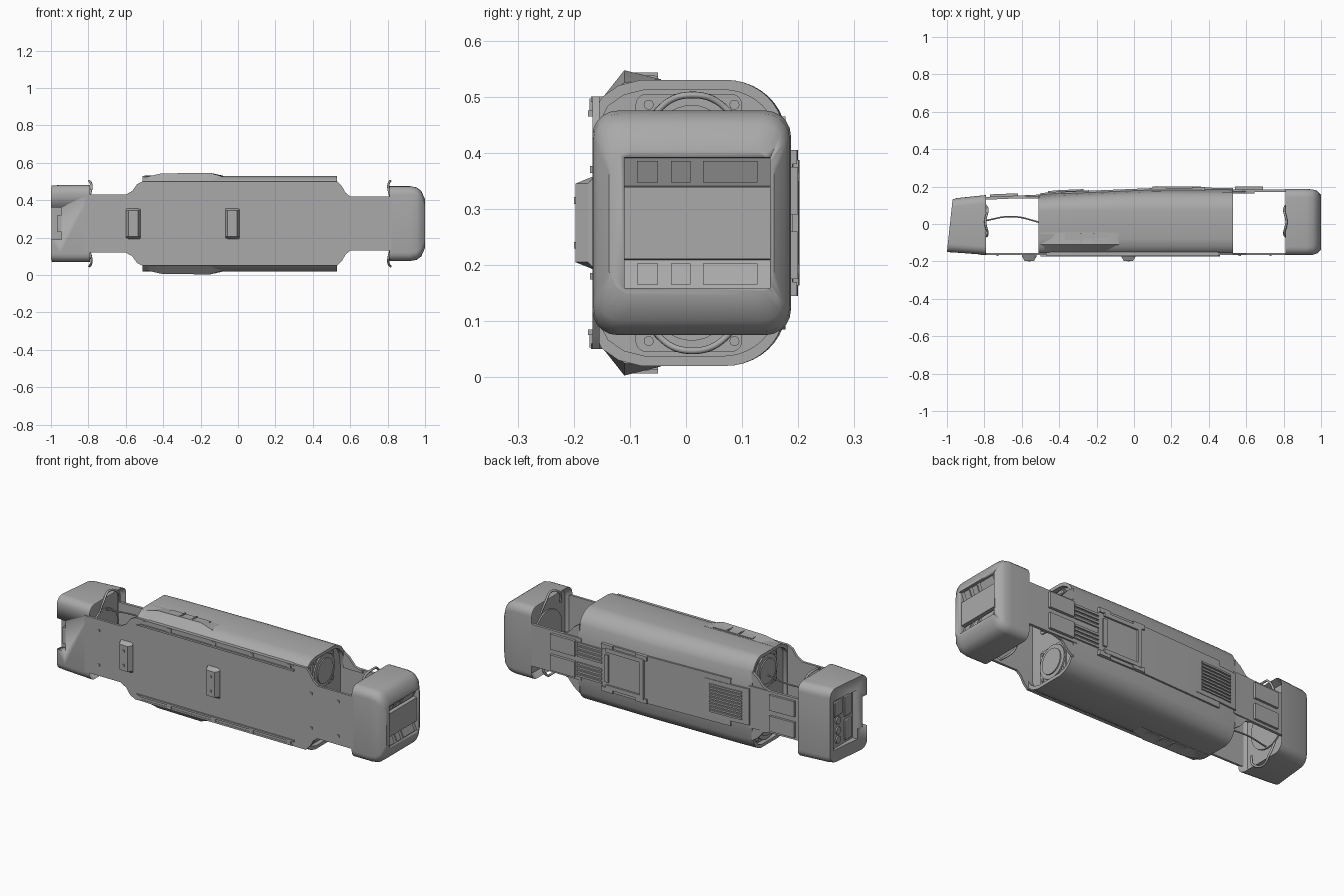
import bpy, bmesh, math
from mathutils import Vector

if "Cube" in bpy.data.objects:
    bpy.data.objects.remove(bpy.data.objects["Cube"])

ZC = 0.275  # height of the horizontal symmetry plane; part heights below are measured from it
grey = bpy.data.materials.new("hull grey")
grey.diffuse_color = (0.4, 0.4, 0.4, 1)
grey.use_nodes = True
grey.node_tree.nodes["Principled BSDF"].inputs["Base Color"].default_value = grey.diffuse_color


def finish(name, bm, bevel=0, angle=30):
    bmesh.ops.recalc_face_normals(bm, faces=bm.faces)
    me = bpy.data.meshes.new(name)
    bm.to_mesh(me)
    bm.free()
    ob = bpy.data.objects.new(name, me)
    bpy.context.collection.objects.link(ob)
    me.materials.append(grey)
    bpy.ops.object.select_all(action='DESELECT')
    ob.select_set(True)
    bpy.context.view_layer.objects.active = ob
    if bevel:
        m = ob.modifiers.new("bevel", 'BEVEL')
        m.width, m.segments = bevel, 2
    bpy.ops.object.shade_smooth_by_angle(angle=math.radians(angle))
    return ob


def loft(name, rings, bevel=0):
    """Closed skin through rings of (x, y, z) points."""
    bm = bmesh.new()
    vs = [[bm.verts.new((x, y, z + ZC)) for x, y, z in r] for r in rings]
    n = len(vs[0])
    for a, b in zip(vs, vs[1:]):
        for i in range(n):
            bm.faces.new((a[i], a[(i + 1) % n], b[(i + 1) % n], b[i]))
    bm.faces.new(vs[0])
    bm.faces.new(vs[-1])
    return finish(name, bm, bevel)


def box(name, x0, x1, y0, y1, z0, z1, bevel=0):
    return loft(name, [[(x, y0, z0), (x, y1, z0), (x, y1, z1), (x, y0, z1)] for x in (x0, x1)], bevel)


def prism(name, outline, y0, y1, bevel=0):
    return loft(name, [[(x, y, z) for x, z in outline] for y in (y0, y1)], bevel)


def cut(ob, cutter):
    cutter.hide_render = True
    bpy.context.view_layer.objects.active = ob
    m = ob.modifiers.new("cut", 'BOOLEAN')
    m.object, m.operation, m.solver = cutter, 'DIFFERENCE', 'EXACT'
    bpy.ops.object.modifier_apply(modifier=m.name)
    bpy.data.objects.remove(cutter)


def disc(name, x, y, z, r, depth, sides=32):
    ring = [(r * math.cos(i * math.tau / sides), r * math.sin(i * math.tau / sides)) for i in range(sides)]
    return loft(name, [[(xx, y + a, z + b) for a, b in ring] for xx in (x, x + depth)])


def tube(name, pts, r):
    cu = bpy.data.curves.new(name, 'CURVE')
    cu.dimensions, cu.bevel_depth, cu.bevel_resolution = '3D', r, 2
    cu.resolution_u = 8
    sp = cu.splines.new('BEZIER')
    sp.bezier_points.add(len(pts) - 1)
    for bp, (x, y, z) in zip(sp.bezier_points, pts):
        bp.co = (x, y, z + ZC)
        bp.handle_left_type = bp.handle_right_type = 'AUTO'
    cu.materials.append(grey)
    ob = bpy.data.objects.new(name, cu)
    bpy.context.collection.objects.link(ob)


def back(x):
    """Depth of the rear surface along the length."""
    k = [(-1, .13), (-.8, .145), (-.51, .157), (-.4, .167), (.1, .188), (.53, .185), (1, .185)]
    for (a, p), (b, q) in zip(k, k[1:]):
        if x <= b:
            return p + (q - p) * (x - a) / (b - a)
    return k[-1][1]


def back_plate(name, x0, x1, z0, z1, h, t=.015):
    xs = [x0] + [k for k in (-.51, -.4, .1) if x0 < k < x1] + [x1]
    loft(name, [[(x, back(x) + h - t, z0), (x, back(x) + h, z0), (x, back(x) + h, z1),
                 (x, back(x) + h - t, z1)] for x in xs])


def round_rect(y0, y1, z0, z1, r, seg=5):
    pts = []
    for cy, cz, a0 in ((y1 - r, z1 - r, 0), (y0 + r, z1 - r, 90), (y0 + r, z0 + r, 180), (y1 - r, z0 + r, 270)):
        for i in range(seg + 1):
            a = math.radians(a0 + 90 * i / seg)
            pts.append((cy + r * math.cos(a), cz + r * math.sin(a)))
    return pts


# Main barrel: flat front, rounded back, pocketed ends
def barrel_ring(x, inset=1.0):
    yb = back(x)
    half = [(-.165, .195), (-.15, .224), (-.12, .245), (-.08, .255)]
    for i in range(9):
        a = math.radians(90 - 72 * i / 8)
        half.append((.07 + (yb - .08) * math.cos(a), .155 + .1 * math.sin(a)))
    half += [(yb - .004, .12), (yb, .08)]
    pts = half + [(y, -z) for y, z in reversed(half)]
    return [(x, .01 + (y - .01) * inset, z * inset) for y, z in pts]


loft("main_barrel", [barrel_ring(-.485, .93), barrel_ring(-.51, .93)] +
     [barrel_ring(x) for x in (-.51, -.4, -.15, .1, .53)] +
     [barrel_ring(.53, .93), barrel_ring(.505, .93)])

# Front spine plate with flared shoulders next to the barrel
half = [(-.82, .155), (-.6, .155), (-.565, .175), (-.54, .21), (-.51, .225),
        (.53, .225), (.555, .2), (.575, .165), (.6, .145), (.82, .145)]
prism("front_spine", half + [(x, -z) for x, z in reversed(half)], -.167, -.154)

# Rear spine walls bridging the gaps, with shoulders
back_plate("rear_spine_left", -.82, -.49, -.115, .115, 0)
back_plate("rear_spine_right", .51, .84, -.115, .115, 0)
for s in (-1, 1):
    for x, d in ((-.505, -1), (.525, 1)):
        y = back(x)
        prism("rear_shoulder", [(x, s * .1), (x, s * .19), (x + d * .035, s * .165), (x + d * .07, s * .125),
                                (x + d * .12, s * .11), (x + d * .12, s * .1)], y - .022, y - .008)

# Right end cap with rounded nose
cap = loft("right_cap", [[(x, y, z) for y, z in round_rect(-.167 + iy, .187 - iy, -.2 + iz, .2 - iz, .045)]
                         for x, iy, iz in ((.84, .02, .02), (.81, 0, 0), (.92, 0, 0), (.955, .002, .006),
                                           (.98, .01, .025), (1, .03, .07))])
cut(cap, prism("window_cutter", [(1.05, .118), (.985, .116), (.965, .066), (.985, .064), (.985, -.064),
                                 (.965, -.066), (.985, -.116), (1.05, -.118)], -.11, .15))
for s in (-1, 1):
    for y0, y1 in ((-.087, -.05), (-.027, .008), (.03, .127)):
        prism("window_tile", [(.968, s * .072), (.973, s * .072), (.989, s * .110), (.98, s * .110)], y0, y1)
    prism("nose_slot", [(.975, s * .154), (.989, s * .154), (.984, s * .166), (.97, s * .166)], -.04, .075)

# Left end cap with slanted end face
cap = loft("left_cap", [
    [(-.83, y, z) for y, z in round_rect(-.145, .135, -.19, .19, .04)],
    [(-.79, y, z) for y, z in round_rect(-.165, .155, -.206, .206, .045)],
    [(-.95, y, z) for y, z in round_rect(-.153, .138, -.206, .206, .045)],
    [(-1 + .03 * (y + .15) / .28, y, z) for y, z in round_rect(-.15, .13, -.204, .204, .045)]])
cut(cap, box("notch_cutter", -1.1, -.945, -.3, -.115, -.085, .085))
cut(cap, box("panel_cutter", -1.1, -.962, -.075, .105, -.135, .135))
box("notch_plate", -.965, -.945, -.15, -.115, -.045, .045)
for y0, y1, z0, z1 in ((-.06, 0, -.12, -.01), (-.06, 0, .01, .12), (.02, .09, .04, .12)):
    box("end_panel_tile", -.97, -.955, y0, y1, z0, z1, .003)
for z in (-.095, -.045, .01):
    disc("end_panel_socket", -.97, .055, z, .02, .015, 16)

# Collars, loops and braces in the open gaps; round ports on the barrel ends
for s in (-1, 1):
    for x, d in ((-.51, -1), (.53, 1)):
        px = x - d * .025
        loft("port_plate", [[(xx, y, z) for y, z in round_rect(-.09, .1, s * .14 - .09, s * .14 + .09, .02)]
                            for xx in (px, px + d * .008)])
        disc("port_ring", px, .01, s * .142, .09, d * .016)
        disc("port_cap", px, .01, s * .142, .068, d * .022)
        for a in (45, 135, 225, 315):
            disc("port_bolt", px, .01 + .108 * math.cos(math.radians(a)),
                 s * .14 + .1 * math.sin(math.radians(a)), .009, d * .014, 10)
    for x, d in ((-.795, 1), (.815, -1)):
        tube("gap_loop", [(x, -.07, s * .14), (x + d * .012, -.05, s * .2), (x, .01, s * .228),
                          (x + d * .012, .075, s * .2), (x, .1, s * .14)], .006)
    tube("brace_left", [(-.81, .015, s * .12), (-.65, .04, s * .12), (-.49, .005, s * .12)], .004)
for x, d in ((-.83, 1), (.84, -1)):
    disc("cap_port", x, .01, 0, .12, d * .008)

# Front grips
for x in (-.56, -.03):
    loft("front_grip", [[(xx, -.16, -.085), (xx, -.16, .085), (xx, y, .07), (xx, y, -.07)]
                        for xx, y in ((x - .038, -.175), (x - .025, -.197), (x + .025, -.197), (x + .038, -.175))])
    for z in (-.04, .04):
        bpy.context.view_layer.update()
        box("grip_stud", x - .006, x + .006, -.2, -.19, z - .006, z + .006)

# Long rails and side fairings, mirrored top and bottom
for s in (-1, 1):
    prism("front_rail", [(-.5, s * .19), (-.47, s * .2), (.46, s * .2), (.46, s * .19)], -.175, -.15)
    prism("upper_rail", [(-.47, s * .215), (-.44, s * .225), (.45, s * .225), (.46, s * .215)], -.169, -.14)
    for x in (-.3, -.03, .2, .43):
        box("rail_clip", x - .012, x + .012, -.172, -.15, min(s * .195, s * .222), max(s * .195, s * .222))
    loft("side_fairing", [[(x, -.155, s * .215), (x, -.11, s * z), (x, -.045, s * .256), (x, -.045, s * .24)]
                          for x, z in ((-.5, .248), (-.41, .268), (-.15, .272), (-.08, .25))])
    loft("fairing_tray", [[(x, -.1, s * .25), (x, -.1, s * .264), (x, -.05, s * .262), (x, -.05, s * .25)]
                          for x in (-.37, -.13)])
    for x in (-.29, -.22):
        box("tray_divider", x, x + .008, -.1, -.05, min(s * .25, s * .268), max(s * .25, s * .268))
    for x in (-.73, .565, .73):
        box("spine_bolt", x - .006, x + .006, -.171, -.16, s * .095 - .006, s * .095 + .006)

# Rear raised panel, vent, clamp frame and access plates
back_plate("rear_panel", -.39, .38, -.13, .13, .004, .03)
back_plate("vent_base", -.5, -.24, -.1, .1, .007)
for i in range(9):
    z = -.072 + i * .018
    back_plate("vent_slat", -.46, -.27, z - .005, z + .005, .014, .01)
for s in (-1, 1):
    lo, hi = sorted((s * .015, s * .1))
    back_plate("left_access_plate", -.77, -.62, lo, hi, .012)
    back_plate("right_access_plate", .54, .69, lo, hi, .015)
    lo, hi = sorted((s * .09, s * .112))
    back_plate("clamp_bar", .14, .35, lo, hi, .014, .02)
    lo, hi = sorted((s * .105, s * .13))
    back_plate("clamp_foot", .1, .17, lo, hi, .012, .02)
    back_plate("clamp_foot", .31, .38, lo, hi, .012, .02)
    for i in range(4):
        z = s * (.022 + i * .022)
        back_plate("rear_rib", .38, .53, z - .006, z + .006, .008)
back_plate("clamp_end", .12, .142, -.112, .112, .014, .02)
back_plate("clamp_end", .335, .357, -.075, .075, .014, .02)
